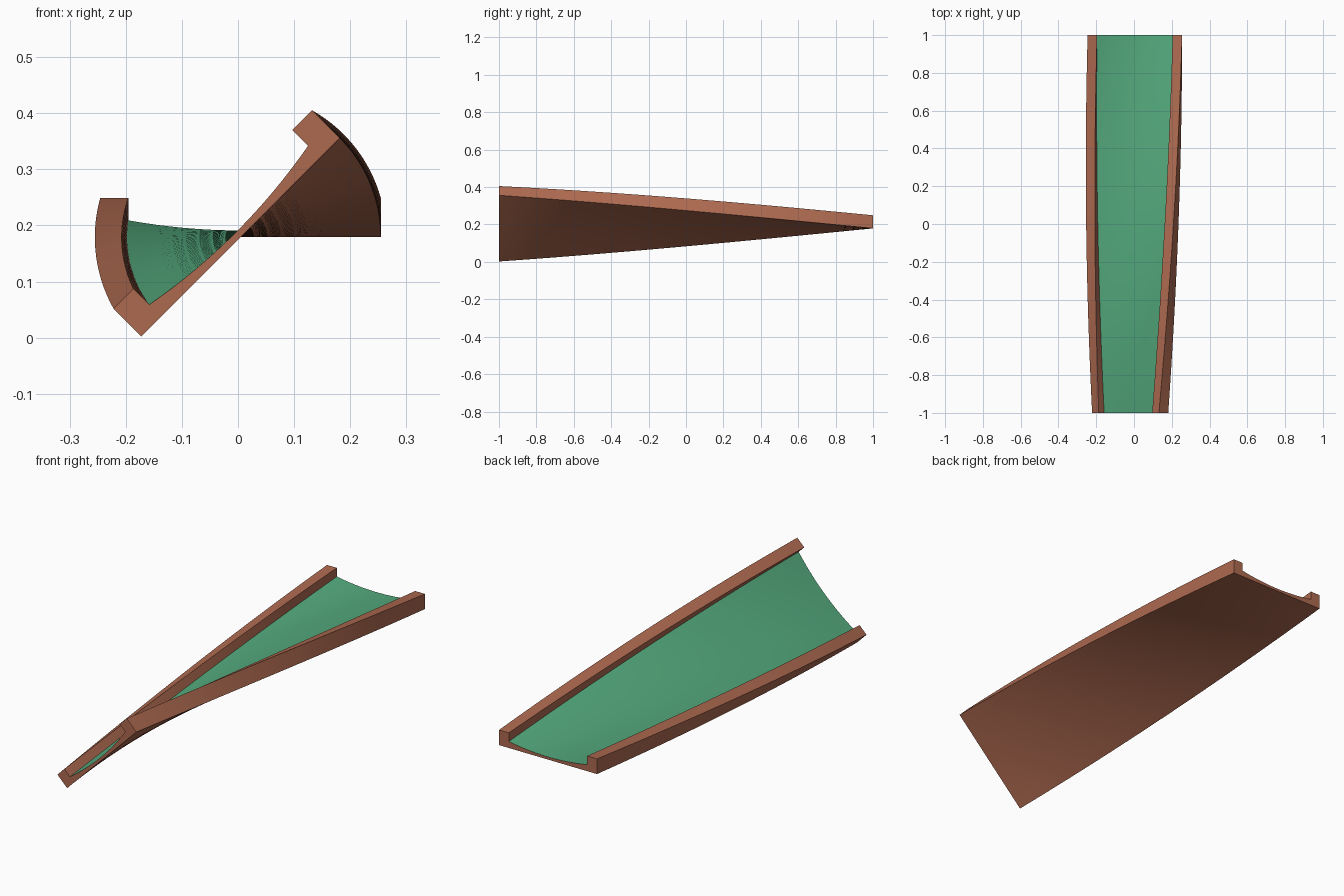
import bpy, bmesh, math
from mathutils import Matrix, Vector

cube = bpy.data.objects.get("Cube")
if cube:
    bpy.data.objects.remove(cube, do_unlink=True)

HALF, RAIL, TOP = 0.25, 0.05, 0.07      # half width, rail width, rail height
MID, EDGE = 0.012, 0.03                 # floor height at the middle and at the rails
TWIST = math.radians(45)
AXIS = Vector((0.0045, 0, 0.179))
STEPS, ACROSS = 32, 16


def flat_material(name, colour):
    mat = bpy.data.materials.new(name)
    mat.use_nodes = True
    mat.diffuse_color = (*colour, 1)
    mat.node_tree.nodes["Principled BSDF"].inputs["Base Color"].default_value = (*colour, 1)
    return mat


# Cross-section: dished floor between two upright rails, flat underneath
inner = HALF - RAIL
xs = [inner * (2 * i / ACROSS - 1) for i in range(ACROSS + 1)]
floor = [(x, MID + (EDGE - MID) * (x / inner) ** 2) for x in xs]
left_side = [(inner, TOP), (HALF, TOP), (HALF, 0)]
underside = [(x, 0) for x in reversed(xs)]
right_side = [(-HALF, 0), (-HALF, TOP), (-inner, TOP)]
section = floor + left_side + underside + right_side

# Sweep the section from front to back while it untwists
bm = bmesh.new()
rings = []
for s in range(STEPS + 1):
    t = s / STEPS
    turn = Matrix.Rotation(-TWIST * (1 - t), 3, "Y")
    rings.append([bm.verts.new(turn @ Vector((x, 0, z)) + AXIS + Vector((0, 2 * t - 1, 0)))
                  for x, z in section])

count = len(section)
for a, b in zip(rings, rings[1:]):
    for i in range(count):
        j = (i + 1) % count
        face = bm.faces.new((a[i], a[j], b[j], b[i]))
        face.material_index = 1 if i < ACROSS else 0    # floor strip

# End caps, built as a floor band plus a block under each rail
for ring in (rings[0], rings[-1]):
    first_under = ACROSS + 4
    for i in range(ACROSS):
        k = first_under + ACROSS - i
        bm.faces.new((ring[i], ring[i + 1], ring[k - 1], ring[k]))
    bm.faces.new(ring[ACROSS:first_under + 1])
    bm.faces.new(ring[first_under + ACROSS:] + [ring[0]])
bmesh.ops.recalc_face_normals(bm, faces=bm.faces[:])

mesh = bpy.data.meshes.new("twisted_channel")
bm.to_mesh(mesh)
bm.free()
mesh.materials.append(flat_material("terracotta_brown", (0.42, 0.143, 0.08)))
mesh.materials.append(flat_material("turf_green", (0.088, 0.40, 0.205)))
channel = bpy.data.objects.new("twisted_channel", mesh)
bpy.context.collection.objects.link(channel)

# Smooth the sweep, keep the rail edges crisp
bpy.ops.object.select_all(action="DESELECT")
channel.select_set(True)
bpy.context.view_layer.objects.active = channel
bpy.ops.object.shade_smooth_by_angle(angle=math.radians(30))
